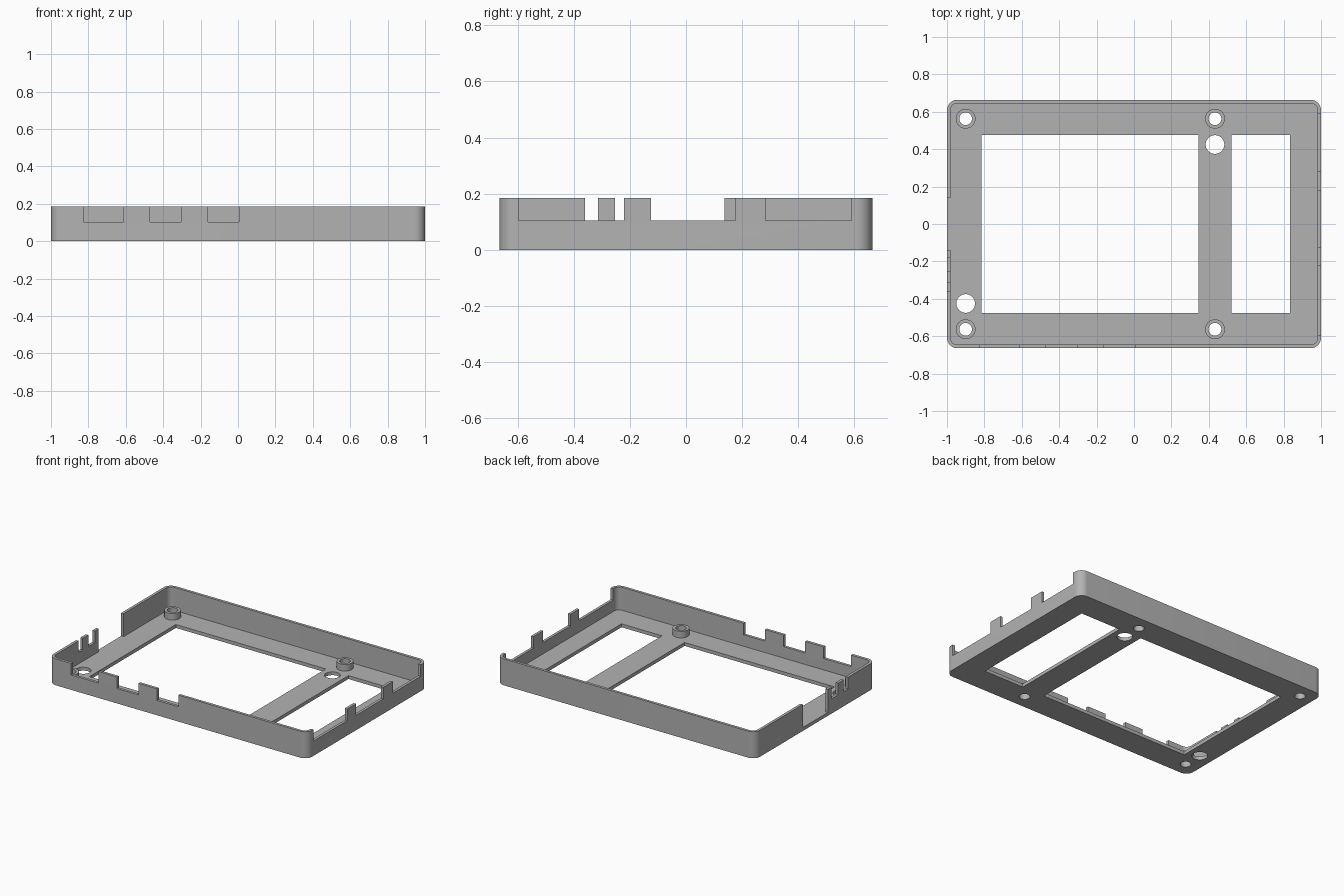
import bpy, bmesh
from math import sin, cos, pi, radians

old = bpy.data.objects.get("Cube")
if old:
    bpy.data.objects.remove(old, do_unlink=True)

HALF_X, HALF_Y, HEIGHT = 1.0, 0.664, 0.185
WALL, FLOOR, SILL = 0.019, 0.024, 0.104
BOSS_TOP = 0.07

grey = bpy.data.materials.new("plain grey")
grey.use_nodes = True
colour = (0.45, 0.45, 0.45, 1)
grey.diffuse_color = colour
grey.node_tree.nodes["Principled BSDF"].inputs["Base Color"].default_value = colour


def prism(bm, points, z0, z1):
    """Extrude a counter-clockwise outline from z0 to z1."""
    low = [bm.verts.new((x, y, z0)) for x, y in points]
    high = [bm.verts.new((x, y, z1)) for x, y in points]
    bm.faces.new(low[::-1])
    bm.faces.new(high)
    n = len(points)
    for i in range(n):
        j = (i + 1) % n
        bm.faces.new((low[i], low[j], high[j], high[i]))


def rect(x0, x1, y0, y1):
    return [(x0, y0), (x1, y0), (x1, y1), (x0, y1)]


def circle(x, y, r, n=40):
    return [(x + r * cos(2 * pi * i / n), y + r * sin(2 * pi * i / n)) for i in range(n)]


def rounded(hx, hy, r, steps=10):
    pts = []
    for k, (sx, sy) in enumerate([(1, 1), (-1, 1), (-1, -1), (1, -1)]):
        for i in range(steps + 1):
            a = (k + i / steps) * pi / 2
            pts.append((sx * (hx - r) + r * cos(a), sy * (hy - r) + r * sin(a)))
    return pts


def make(name, prisms):
    bm = bmesh.new()
    for points, z0, z1 in prisms:
        prism(bm, points, z0, z1)
    mesh = bpy.data.meshes.new(name)
    bm.to_mesh(mesh)
    bm.free()
    mesh.materials.append(grey)
    obj = bpy.data.objects.new(name, mesh)
    bpy.context.collection.objects.link(obj)
    return obj


def select(obj):
    bpy.ops.object.select_all(action='DESELECT')
    obj.select_set(True)
    bpy.context.view_layer.objects.active = obj


def cut(obj, cutter):
    cutter.hide_render = True
    mod = obj.modifiers.new("cut", 'BOOLEAN')
    mod.operation = 'DIFFERENCE'
    mod.solver = 'EXACT'
    mod.object = cutter
    select(obj)
    bpy.ops.object.modifier_apply(modifier=mod.name)
    bpy.data.objects.remove(cutter, do_unlink=True)


# Tray shell
tray = make("tray", [(rounded(HALF_X, HALF_Y, 0.056), 0, HEIGHT)])
cut(tray, make("pocket_cutter",
               [(rounded(HALF_X - WALL, HALF_Y - WALL, 0.037), FLOOR, 0.3)]))

# Floor windows, screw holes and access holes
posts = [(x, y) for x in (-0.9, 0.433) for y in (-0.563, 0.563)]
openings = [rect(-0.815, 0.345, -0.477, 0.477), rect(0.52, 0.833, -0.477, 0.477),
            circle(0.433, 0.425, 0.05), circle(-0.9, -0.425, 0.05)]
openings += [circle(x, y, 0.034) for x, y in posts]
cut(tray, make("floor_cutter", [(p, -0.1, 0.1) for p in openings]))

# Connector notches in the front, left and right walls
notches = [(rect(a, b, -0.7, -0.63), SILL, 0.3)
           for a, b in [(-0.825, -0.613), (-0.47, -0.304), (-0.16, 0.005)]]
notches += [(rect(0.96, 1.1, a, b), SILL, 0.3)
            for a, b in [(-0.595, -0.221), (-0.125, 0.177), (0.284, 0.59)]]
notches += [(rect(-1.1, -0.96, a, b), z, 0.3)
            for a, b, z in [(-0.36, -0.314, SILL), (-0.253, -0.181, SILL), (-0.138, 0.138, FLOOR)]]
cut(tray, make("notch_cutter", notches))
select(tray)
bpy.ops.object.shade_smooth_by_angle(angle=radians(30))

# Screw bosses standing on the floor
for i, (x, y) in enumerate(posts):
    boss = make(f"screw_boss_{i + 1}", [(circle(x, y, 0.053), FLOOR, BOSS_TOP)])
    cut(boss, make("bore_cutter", [(circle(x, y, 0.034), 0, 0.1)]))
    select(boss)
    bpy.ops.object.shade_smooth_by_angle(angle=radians(30))
